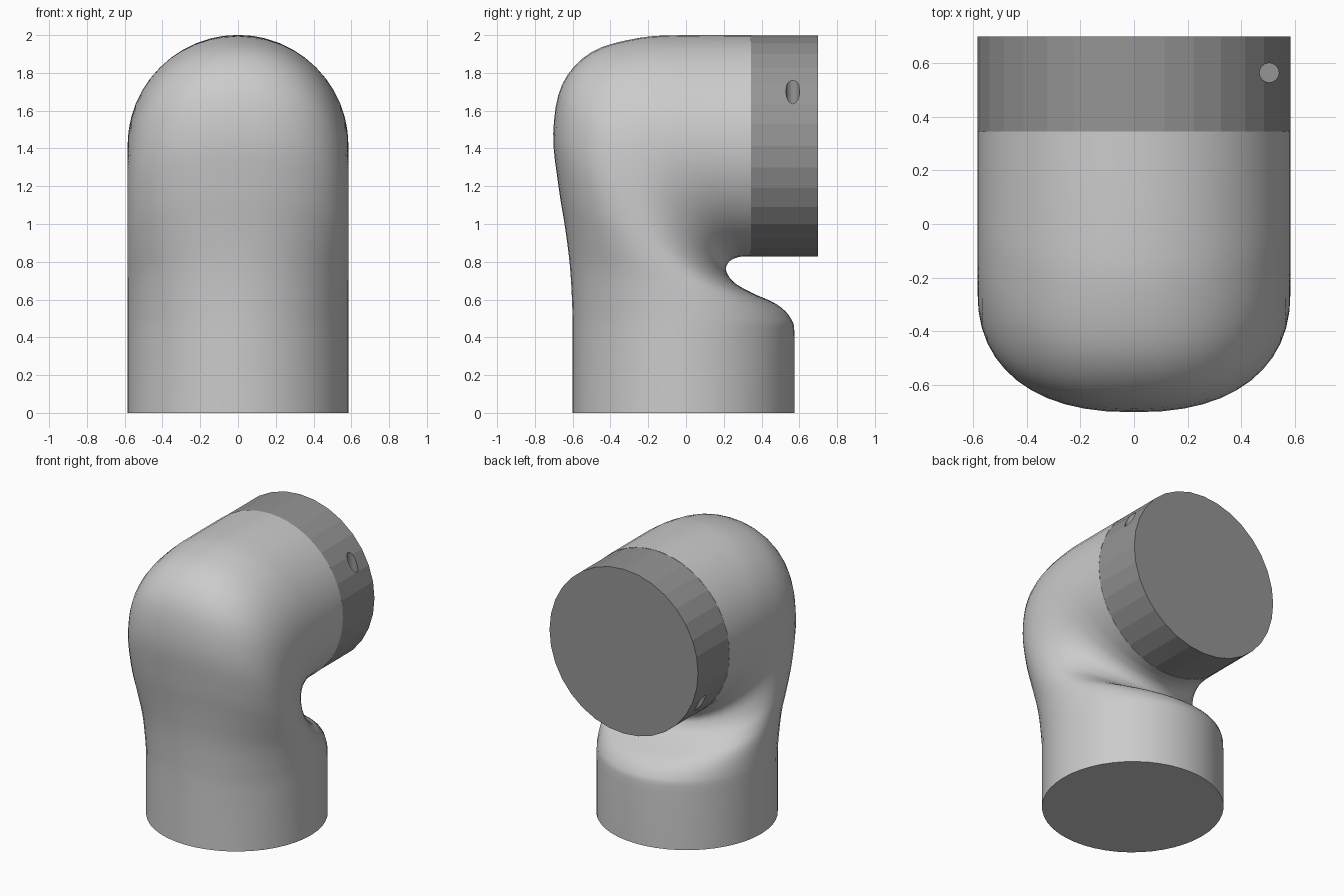
import bpy, bmesh, math
from mathutils import Vector

if "Cube" in bpy.data.objects:
    bpy.data.objects.remove(bpy.data.objects["Cube"])

R = 0.585
SIDES = 48
HEAD_Z = 1.414

# Elbow stations: outer (y, z), inner (y, z), roundness exponent of the outer half
STATIONS = [
    (-.600, .00, .575, .000, 2.0), (-.600, .40, .575, .400, 2.0),
    (-.603, .58, .555, .500, 2.05), (-.615, .78, .480, .575, 2.1),
    (-.640, .98, .350, .635, 2.2), (-.675, 1.20, .255, .690, 2.3),
    (-.703, 1.48, .215, .745, 2.35), (-.655, 1.74, .215, .780, 2.3),
    (-.500, 1.91, .240, .810, 2.15), (-.250, 1.985, .280, .825, 2.05),
    (.000, 2.00, .310, .828, 2.0), (.345, 2.00, .345, .828, 2.0),
]


def smooth_stations(pts, steps):
    """Catmull-Rom interpolation through the stations."""
    pts = [Vector(p) for p in pts]
    out = []
    for i in range(len(pts) - 1):
        a, b = pts[max(i - 1, 0)], pts[i]
        c, d = pts[i + 1], pts[min(i + 2, len(pts) - 1)]
        if i == 0:
            out.append(b)
            continue
        for s in range(steps):
            t = s / steps
            out.append(0.5 * (2 * b + (c - a) * t + (2 * a - 5 * b + 4 * c - d) * t * t
                              + (3 * b - a - 3 * c + d) * t ** 3))
    out.append(pts[-1])
    return out


def power(v, e):
    return math.copysign(abs(v) ** e, v) if abs(v) > 1e-9 else 0.0


# Smooth elbow body lofted from rings
bm = bmesh.new()
rings = []
for oy, oz, iy, iz, n in smooth_stations(STATIONS, 4):
    outer, inner = Vector((0, oy, oz)), Vector((0, iy, iz))
    mid, half = (outer + inner) / 2, (outer - inner) / 2
    ring = []
    for k in range(SIDES):
        a = 2 * math.pi * k / SIDES
        c, s = math.cos(a), math.sin(a)
        e = 2 / n if c > 0 else 1.0
        ring.append(bm.verts.new(mid + half * power(c, e) + Vector((R * power(s, e), 0, 0))))
    rings.append(ring)
for r0, r1 in zip(rings, rings[1:]):
    for k in range(SIDES):
        j = (k + 1) % SIDES
        bm.faces.new((r0[k], r0[j], r1[j], r1[k]))
bm.faces.new(rings[0])
bm.faces.new(rings[-1])
bmesh.ops.recalc_face_normals(bm, faces=bm.faces)
mesh = bpy.data.meshes.new("elbow_body")
bm.to_mesh(mesh)
bm.free()
body = bpy.data.objects.new("elbow_body", mesh)
bpy.context.collection.objects.link(body)
bpy.context.view_layer.objects.active = body
body.select_set(True)
bpy.ops.object.shade_smooth_by_angle(angle=math.radians(40))

# Darker end cap, facing backward
bpy.ops.mesh.primitive_cylinder_add(vertices=32, radius=R, depth=0.355,
                                    location=(0, 0.5225, HEAD_Z),
                                    rotation=(math.pi / 2, 0, 0))
cap = bpy.context.object
cap.name = "end_cap"
dark = bpy.data.materials.new("dark_grey")
dark.diffuse_color = (0.3, 0.3, 0.3, 1)
dark.use_nodes = True
dark.node_tree.nodes["Principled BSDF"].inputs["Base Color"].default_value = dark.diffuse_color
cap.data.materials.append(dark)

# Two blind screw holes on opposite sides of the cap
for i, side in enumerate((1, -1)):
    bpy.ops.mesh.primitive_cylinder_add(vertices=24, radius=0.036, depth=0.4,
                                        location=(0.505 * side, 0.565, HEAD_Z + 0.38 * side))
    cutter = bpy.context.object
    cutter.name = f"hole_cutter_{i}"
    cutter.hide_render = True
    mod = cap.modifiers.new("screw_hole", 'BOOLEAN')
    mod.operation = 'DIFFERENCE'
    mod.solver = 'EXACT'
    mod.object = cutter
    bpy.context.view_layer.objects.active = cap
    bpy.ops.object.modifier_apply(modifier=mod.name)
    bpy.data.objects.remove(cutter)
